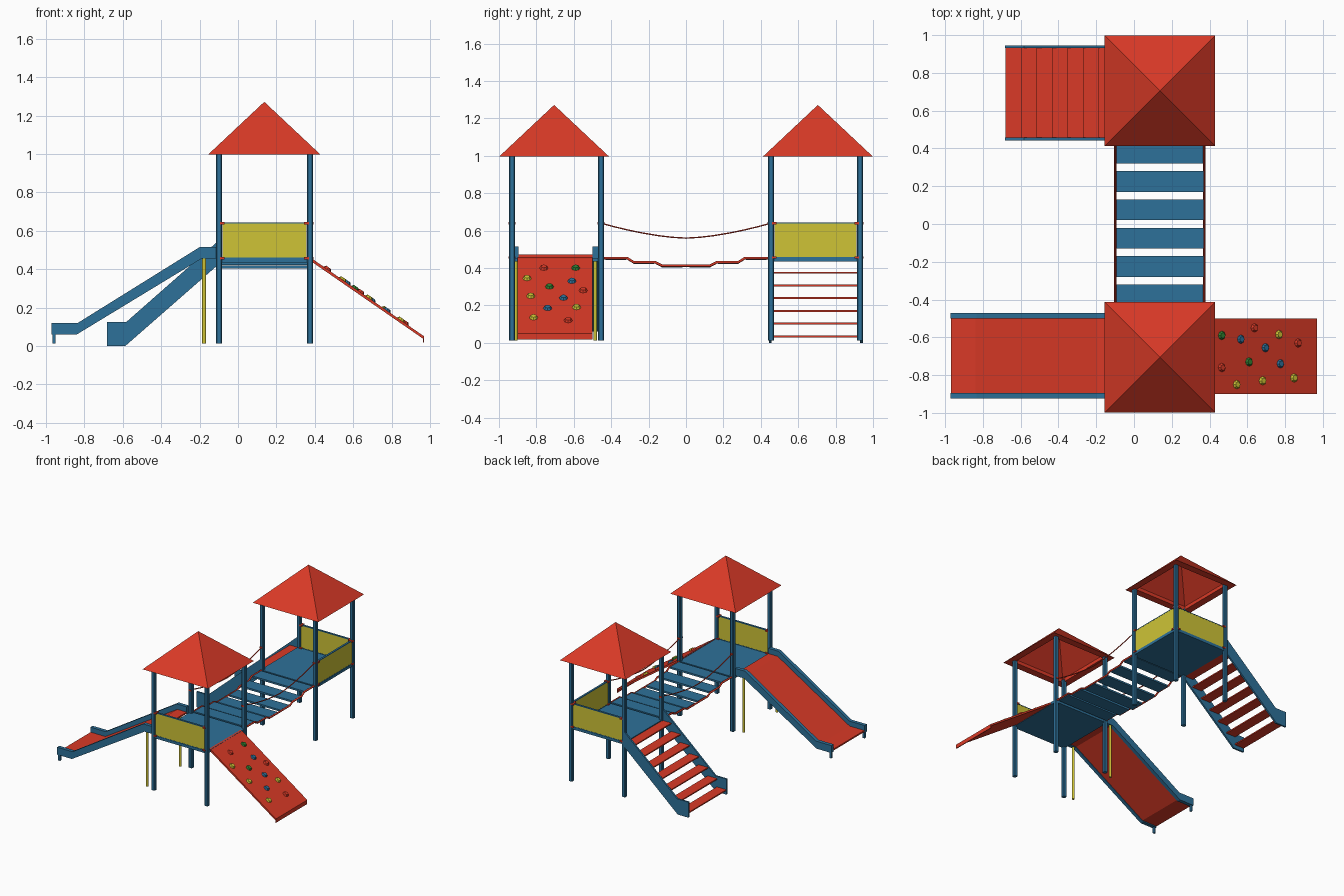
import bpy, bmesh, math
from mathutils import Vector, Matrix

if "Cube" in bpy.data.objects:
    bpy.data.objects.remove(bpy.data.objects["Cube"])

def mat(name, rgb):
    m = bpy.data.materials.new(name)
    m.diffuse_color = (*rgb, 1)
    m.use_nodes = True
    m.node_tree.nodes["Principled BSDF"].inputs["Base Color"].default_value = m.diffuse_color
    return m

BLUE = mat("blue", (0.027, 0.165, 0.32))
RED = mat("red", (0.70, 0.042, 0.02))
YELLOW = mat("yellow", (0.62, 0.55, 0.037))
GREEN = mat("green", (0.03, 0.22, 0.03))

def finish(name, bm, m):
    bmesh.ops.recalc_face_normals(bm, faces=bm.faces)
    me = bpy.data.meshes.new(name)
    bm.to_mesh(me)
    bm.free()
    me.materials.append(m)
    ob = bpy.data.objects.new(name, me)
    bpy.context.collection.objects.link(ob)
    return ob

def box(name, x, y, z, m, bevel=0):
    bm = bmesh.new()
    size = Vector((x[1] - x[0], y[1] - y[0], z[1] - z[0]))
    mid = Vector((x[0] + x[1], y[0] + y[1], z[0] + z[1])) / 2
    bmesh.ops.create_cube(bm, size=1, matrix=Matrix.Translation(mid) @ Matrix.Diagonal((*size, 1)))
    if bevel:
        edges = [e for e in bm.edges if abs(e.verts[0].co.z - e.verts[1].co.z) > 0.1]
        bmesh.ops.bevel(bm, geom=edges, offset=bevel, segments=1, affect='EDGES')
    return finish(name, bm, m)

def side_profile(name, pts, y0, y1, m):
    """Extrude an x-z outline from y0 to y1."""
    bm = bmesh.new()
    f = bm.faces.new([bm.verts.new((x, y0, z)) for x, z in pts])
    r = bmesh.ops.extrude_face_region(bm, geom=[f])
    bmesh.ops.translate(bm, vec=(0, y1 - y0, 0),
                        verts=[v for v in r['geom'] if isinstance(v, bmesh.types.BMVert)])
    return finish(name, bm, m)

def tube(name, pts, r, m, res=2):
    cu = bpy.data.curves.new(name, 'CURVE')
    cu.dimensions = '3D'
    cu.bevel_depth, cu.bevel_resolution, cu.use_fill_caps = r, res, True
    sp = cu.splines.new('POLY')
    sp.points.add(len(pts) - 1)
    for p, c in zip(sp.points, pts):
        p.co = (*c, 1)
    cu.materials.append(m)
    ob = bpy.data.objects.new(name, cu)
    bpy.context.collection.objects.link(ob)
    return ob

CX, XL, XR = 0.137, -0.1, 0.375
YI, YO = 0.455, 0.93

def roof(name, cy):
    """Hollow four-sided roof with a flat rim and an inner lip."""
    bm = bmesh.new()
    def ring(h, z):
        return [bm.verts.new((CX + sx * h, cy + sy * h, z))
                for sx, sy in ((-1, -1), (1, -1), (1, 1), (-1, 1))]
    rings = [ring(0.293, 0.997), ring(0.235, 0.997), ring(0.235, 1.025)]
    top, inner = bm.verts.new((CX, cy, 1.272)), bm.verts.new((CX, cy, 1.24))
    for i in range(4):
        j = (i + 1) % 4
        bm.faces.new((rings[0][i], rings[0][j], top))
        bm.faces.new((rings[2][i], rings[2][j], inner))
        for a, b in zip(rings, rings[1:]):
            bm.faces.new((a[i], a[j], b[j], b[i]))
    finish(name, bm, RED)

# Towers: posts, platform, roof
for s, tag in ((-1, "front"), (1, "back")):
    ys = sorted((s * YI, s * YO))
    for x in (XL, XR):
        for y in ys:
            box(tag + "_post", (x - .0155, x + .0155), (y - .0155, y + .0155), (0.012, 1.01), BLUE, 0.005)
    box(tag + "_platform", (XL - .01, XR + .01), (ys[0] - .01, ys[1] + .01), (0.435, 0.455), BLUE)
    roof(tag + "_roof", s * 0.705)

# Guard panels with thin rails and corner clips
def guard(name, axis, pos):
    a, b = (XL + .018, XR - .018) if axis == 'x' else (YI + .018, YO - .018)
    def place(n, lo, hi, t, z, m):
        if axis == 'x':
            box(n, (lo, hi), (pos - t, pos + t), z, m)
        else:
            box(n, (pos - t, pos + t), (lo, hi), z, m)
    place(name + "_panel", a, b, 0.007, (0.46, 0.638), YELLOW)
    for z in (0.457, 0.640):
        place(name + "_rail", a, b, 0.008, (z - .003, z + .003), BLUE)
        for e in (a, b):
            place(name + "_clip", e - .012, e + .012, 0.0185, (z - .006, z + .006), RED)

guard("front_guard", 'x', -YO)
guard("back_guard", 'x', YO)
guard("right_guard", 'y', XR)

# Sagging bridge: planks, side rails, ropes
def sag(i):
    return (0.418, 0.435, 0.456)[i]

for i in range(3):
    for s in (-1, 1):
        y = s * (0.075 + 0.15 * i)
        box("bridge_plank", (XL + .008, XR - .008), (y - .055, y + .055), (sag(i) - .014, sag(i)), BLUE)
half = [(0.13, 0.413), (0.165, 0.431), (0.28, 0.431), (0.315, 0.453), (0.45, 0.453)]
path = [(-y, z) for y, z in reversed(half)] + half
for x in (XL, XR - .003):
    tube("bridge_rail", [(x, y, z) for y, z in path], 0.007, RED)
    tube("bridge_rope", [(x, y, 0.56 + 0.08 * (abs(y) / 0.455) ** 1.6)
                         for y in [-0.455 + 0.91 * k / 12 for k in range(13)]], 0.004, RED, 1)
    for y in (-YI, YI):
        box("rope_clip", (x - .012, x + .012), (y - .019, y + .019), (0.634, 0.646), RED)

# Slide: side walls, bed, feet and yellow supports
wall = [(-0.11, 0.515), (-0.2, 0.515), (-0.835, 0.12), (-0.972, 0.12),
        (-0.972, 0.06), (-0.84, 0.06), (-0.19, 0.455), (-0.11, 0.455)]
bed = [(-0.11, 0.472), (-0.194, 0.472), (-0.838, 0.08), (-0.97, 0.08),
       (-0.97, 0.068), (-0.835, 0.068), (-0.191, 0.46), (-0.11, 0.46)]
for y in (-0.91, -0.485):
    side_profile("slide_side", wall, y - .0145, y + .0145, BLUE)
    box("slide_foot", (-0.967, -0.951), (y - .008, y + .008), (0.012, 0.065), BLUE)
    tube("slide_support", [(-0.176, y, 0.012), (-0.176, y, 0.46)], 0.0105, YELLOW, 1)
side_profile("slide_bed", bed, -0.897, -0.498, RED)

# Stairs: stringers and treads
stringer = [(-0.682, 0), (-0.587, 0), (-0.113, 0.415), (-0.113, 0.538), (-0.582, 0.125), (-0.682, 0.125)]
for y in (0.45, 0.938):
    side_profile("stair_stringer", stringer, y - .007, y + .007, BLUE)
for i in range(7):
    x, z = -0.68 + 0.082 * i, 0.035 + 0.068 * i
    box("stair_tread", (x, x + .084), (0.455, 0.933), (z - .005, z + .005), RED)

# Climbing ramp with a bottom lip
ramp = [(0.372, 0.458), (0.39, 0.452), (0.97, 0.05), (0.97, 0.018), (0.964, 0.018),
        (0.964, 0.038), (0.385, 0.438), (0.372, 0.438)]
side_profile("climbing_ramp", ramp, -0.9, -0.5, RED)

# Climbing holds: (y, z, colour)
holds = [(-.76, .40, RED), (-.59, .40, GREEN), (-.85, .345, YELLOW), (-.73, .30, GREEN),
         (-.61, .33, BLUE), (-.55, .28, RED), (-.83, .25, YELLOW), (-.655, .24, BLUE),
         (-.585, .19, YELLOW), (-.74, .185, BLUE), (-.815, .135, YELLOW), (-.63, .12, RED)]
tilt = math.atan2(0.402, 0.58)
for y, z, m in holds:
    x = 0.39 + (0.452 - z) * 0.58 / 0.402
    bm = bmesh.new()
    place = Matrix.Translation((x, y, z)) @ Matrix.Rotation(tilt, 4, 'Y') @ Matrix.Translation((0, 0, .005))
    bmesh.ops.create_cone(bm, cap_ends=True, segments=8, radius1=0.025, radius2=0.015,
                          depth=0.014, matrix=place)
    finish("climbing_hold", bm, m)
